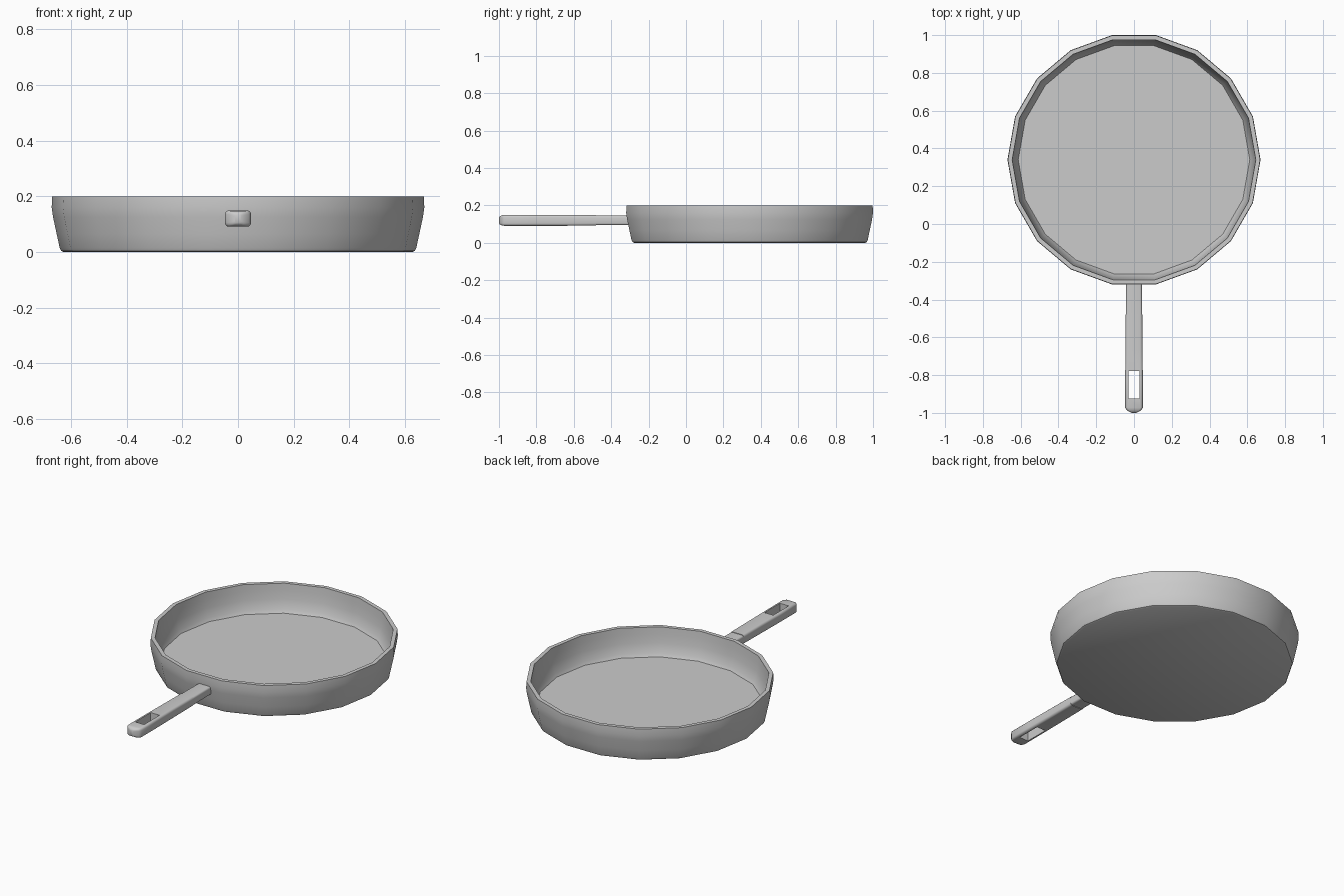
import bpy, bmesh
from math import cos, sin, pi, radians

if "Cube" in bpy.data.objects:
    bpy.data.objects.remove(bpy.data.objects["Cube"])


def make_object(name, bm, angle=35):
    bmesh.ops.recalc_face_normals(bm, faces=bm.faces)
    mesh = bpy.data.meshes.new(name)
    bm.to_mesh(mesh)
    bm.free()
    obj = bpy.data.objects.new(name, mesh)
    bpy.context.collection.objects.link(obj)
    bpy.ops.object.select_all(action='DESELECT')
    obj.select_set(True)
    bpy.context.view_layer.objects.active = obj
    bpy.ops.object.shade_smooth_by_angle(angle=radians(angle))
    return obj


def loft(name, rings, angle=35):
    """Skin a list of equal-length point rings and cap both ends."""
    bm = bmesh.new()
    loops = [[bm.verts.new(p) for p in ring] for ring in rings]
    n = len(rings[0])
    for a, b in zip(loops, loops[1:]):
        for i in range(n):
            j = (i + 1) % n
            bm.faces.new((a[i], a[j], b[j], b[i]))
    bm.faces.new(loops[0])
    bm.faces.new(loops[-1])
    return make_object(name, bm, angle)


def circle(r, z, sides=18, cy=0.34):
    return [(r * cos(2 * pi * i / sides), cy + r * sin(2 * pi * i / sides), z)
            for i in range(sides)]


def rounded_rect(y, hw, hh, r=0.014, cz=0.12, steps=3):
    """Rounded rectangle across the handle at depth y."""
    pts = []
    for k, (sx, sz) in enumerate([(1, 1), (-1, 1), (-1, -1), (1, -1)]):
        for s in range(steps + 1):
            a = (k + s / steps) * pi / 2
            pts.append((sx * (hw - r) + r * cos(a), y,
                        cz + sz * (hh - r) + r * sin(a)))
    return pts


# Pan body: outer wall, rim, inner wall and cooking floor
profile = [(0.628, 0.0), (0.636, 0.004), (0.641, 0.014), (0.652, 0.065),
           (0.665, 0.125), (0.670, 0.160), (0.668, 0.200), (0.645, 0.200),
           (0.642, 0.160), (0.636, 0.110), (0.624, 0.055), (0.613, 0.036)]
loft("pan_body", [circle(r, z) for r, z in profile])

# Neck joining the handle to the wall
loft("handle_neck", [rounded_rect(y, w, h, 0.010) for y, w, h in
                     [(-0.308, 0.041, 0.025), (-0.49, 0.043, 0.025)]])

# Grip with rounded tip
grip = loft("handle_grip", [rounded_rect(y, w, h, r) for y, w, h, r in
            [(-0.48, 0.044, 0.028, 0.013), (-0.66, 0.045, 0.029, 0.013),
             (-0.83, 0.047, 0.029, 0.013), (-0.972, 0.047, 0.029, 0.013),
             (-0.986, 0.038, 0.027, 0.012), (-0.995, 0.022, 0.022, 0.010),
             (-1.0, 0.012, 0.016, 0.008)]])

# Hanging slot through the grip
bpy.ops.mesh.primitive_cube_add(size=1, location=(0, -0.852, 0.12))
cutter = bpy.context.object
cutter.name = "slot_cutter"
cutter.scale = (0.058, 0.145, 0.2)
cutter.hide_render = True
cutter.display_type = 'WIRE'
slot = grip.modifiers.new("slot", 'BOOLEAN')
slot.object = cutter
slot.operation = 'DIFFERENCE'
slot.solver = 'EXACT'
bpy.context.view_layer.objects.active = grip
bpy.ops.object.modifier_apply(modifier=slot.name)
bpy.data.objects.remove(cutter)
bpy.ops.object.select_all(action='DESELECT')
grip.select_set(True)
bpy.ops.object.shade_smooth_by_angle(angle=radians(35))
